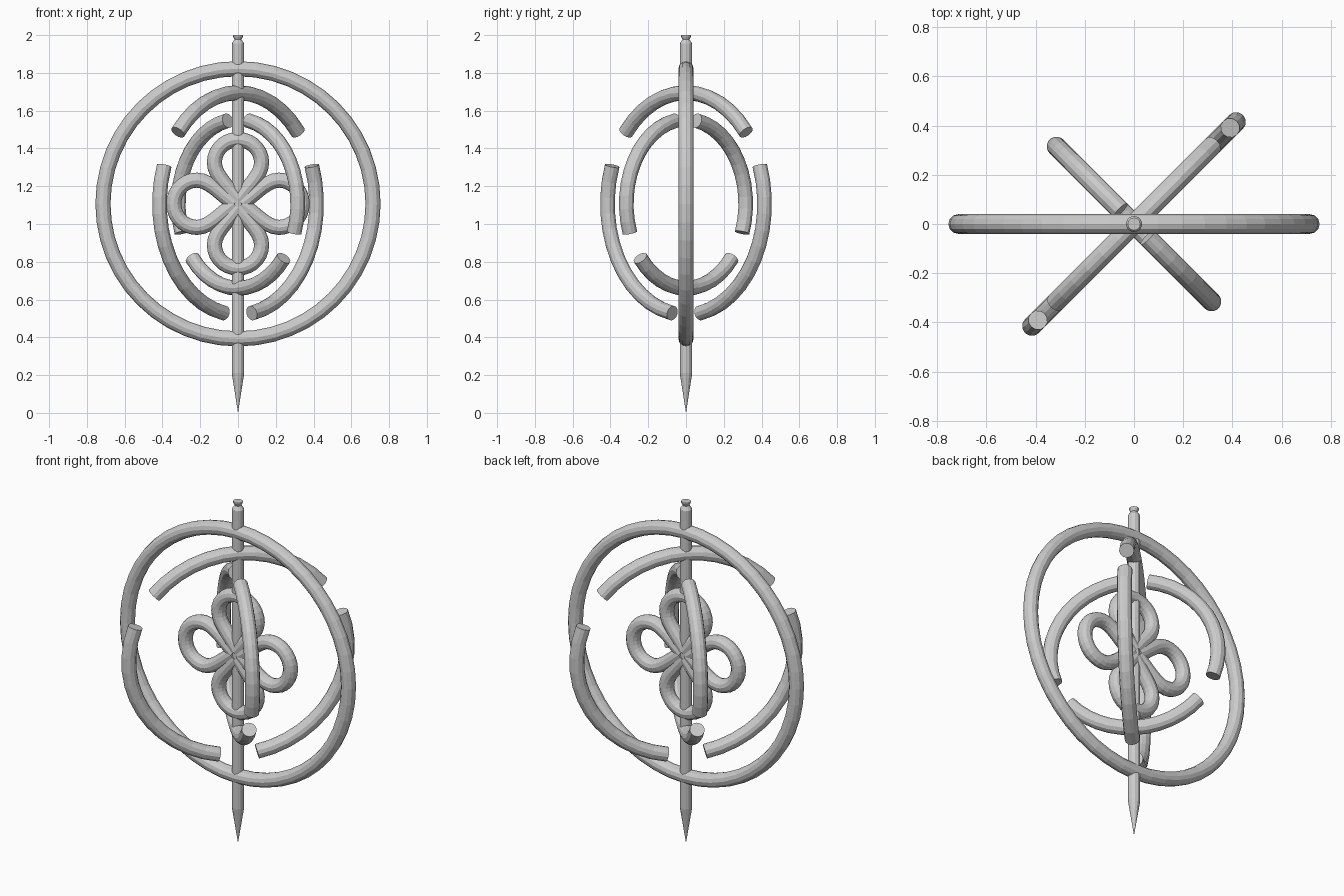
import bpy, bmesh
from math import sin, cos, pi, radians
from mathutils import Vector
from mathutils.geometry import interpolate_bezier

if "Cube" in bpy.data.objects:
    bpy.data.objects.remove(bpy.data.objects["Cube"])

CZ = 1.107      # height of the common centre
TUBE = 0.04     # tube radius
SIDES = 12


def finish(name, bm):
    bmesh.ops.recalc_face_normals(bm, faces=bm.faces)
    mesh = bpy.data.meshes.new(name)
    bm.to_mesh(mesh)
    bm.free()
    ob = bpy.data.objects.new(name, mesh)
    bpy.context.collection.objects.link(ob)
    return ob


def bridge(bm, a, b):
    n = len(a)
    for i in range(n):
        bm.faces.new((a[i], a[(i + 1) % n], b[(i + 1) % n], b[i]))


def tube(name, path, turn=0.0, closed=False):
    """Sweep a round section along a path (u, v) in an upright plane."""
    bm = bmesh.new()
    out = Vector((cos(turn), sin(turn), 0))
    side = Vector((-sin(turn), cos(turn), 0))
    up = Vector((0, 0, 1))
    pts = [out * u + up * (v + CZ) for u, v in path]
    n = len(pts)
    rings = []
    for i, p in enumerate(pts):
        prev = pts[i - 1] if i or closed else p
        nxt = pts[(i + 1) % n] if i < n - 1 or closed else p
        normal = (nxt - prev).normalized().cross(side)
        rings.append([bm.verts.new(p + TUBE * (normal * cos(a) + side * sin(a)))
                      for a in (2 * pi * k / SIDES for k in range(SIDES))])
    for a, b in zip(rings, rings[1:]):
        bridge(bm, a, b)
    if closed:
        bridge(bm, rings[-1], rings[0])
    else:
        bm.faces.new(rings[0])
        bm.faces.new(rings[-1])
    return finish(name, bm)


def arc(radius, start, sweep, steps):
    return [(radius * cos(radians(start + sweep * i / steps)),
             radius * sin(radians(start + sweep * i / steps)))
            for i in range(steps + 1)]


# Central spindle: pointed foot, long shaft, necked top
bm = bmesh.new()
profile = [(0.033, 0.21), (0.033, 1.955), (0.018, 1.977), (0.026, 1.993), (0.026, 2.0)]
rings = [[bm.verts.new((r * cos(2 * pi * k / SIDES), r * sin(2 * pi * k / SIDES), z))
          for k in range(SIDES)] for r, z in profile]
for a, b in zip(rings, rings[1:]):
    bridge(bm, a, b)
tip = bm.verts.new((0, 0, 0))
for k in range(SIDES):
    bm.faces.new((tip, rings[0][(k + 1) % SIDES], rings[0][k]))
bm.faces.new(rings[-1])
finish("spindle", bm)

# Large outer ring
tube("outer_ring", arc(0.715, 0, 360, 48)[:-1], closed=True)

# Two broken rings, on opposite diagonals
for i, start in enumerate((40, 160, 280)):
    tube(f"middle_arc_{i + 1}", arc(0.588, start, 100, 12), radians(45))
for i, start in enumerate((-20, 100, 220)):
    tube(f"inner_arc_{i + 1}", arc(0.447, start, 100, 12), radians(-45))

# Four teardrop petals around the centre
half = [Vector(p) for p in interpolate_bezier(
    Vector((0.02, 0)), Vector((0.09, 0.05)), Vector((0.15, 0.125)), Vector((0.218, 0.125)), 8)]
half += [Vector(p) for p in interpolate_bezier(
    Vector((0.218, 0.125)), Vector((0.285, 0.125)), Vector((0.34, 0.07)), Vector((0.34, 0)), 8)][1:]
half = [(p[0], p[1]) for p in half]
petal = half + [(u, -v) for u, v in half[-2::-1]]
for i in range(4):
    c, s = cos(i * pi / 2), sin(i * pi / 2)
    tube(f"petal_{i + 1}", [(u * c - v * s, u * s + v * c) for u, v in petal])
